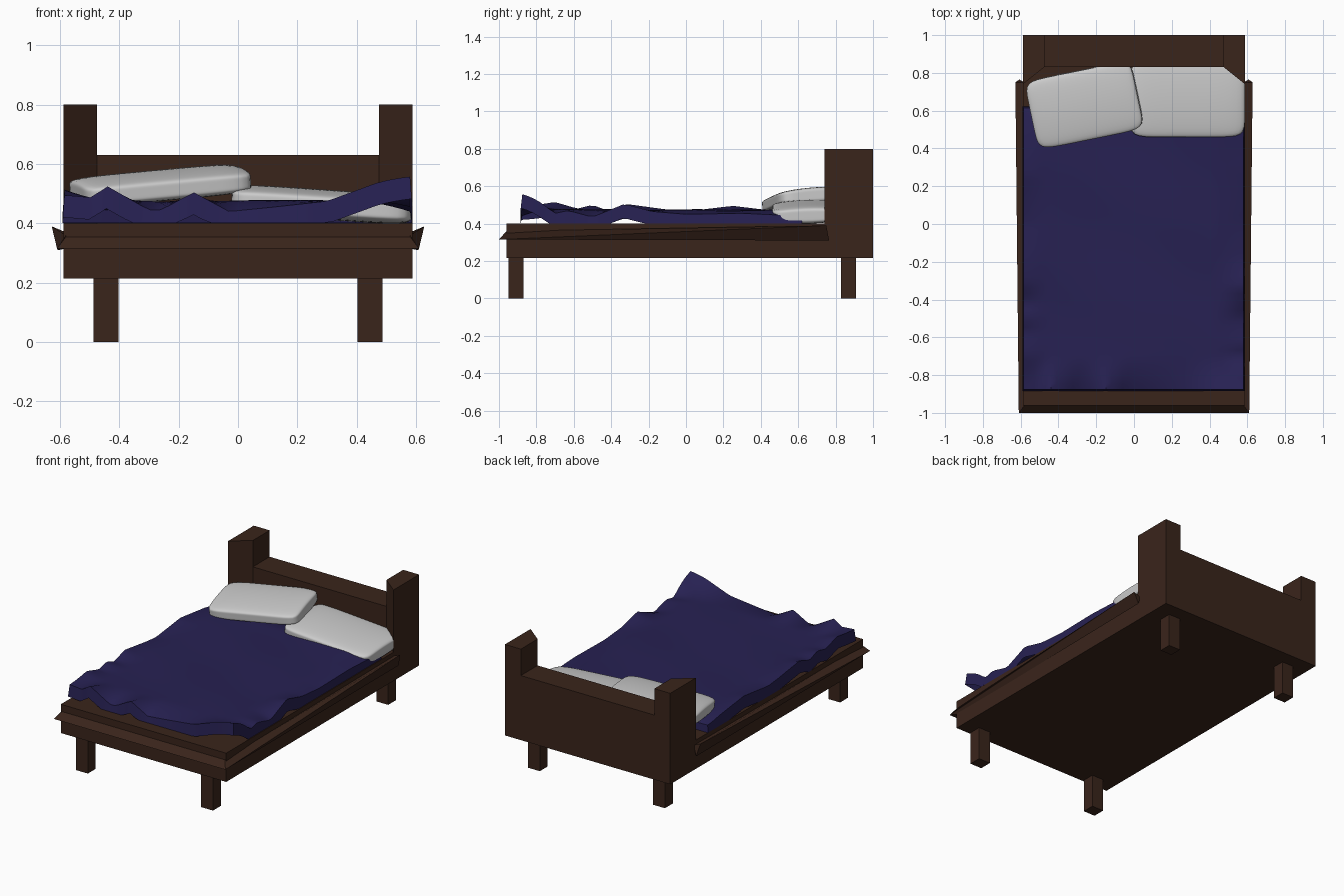
import bpy, bmesh, math
from mathutils import Matrix, Euler

if "Cube" in bpy.data.objects:
    bpy.data.objects.remove(bpy.data.objects["Cube"])


def material(name, rgb):
    m = bpy.data.materials.new(name)
    m.diffuse_color = (*rgb, 1)
    m.use_nodes = True
    m.node_tree.nodes["Principled BSDF"].inputs["Base Color"].default_value = m.diffuse_color
    return m


WOOD = material("dark_wood", (0.042, 0.018, 0.011))
CLOTH = material("blue_cloth", (0.02, 0.015, 0.085))


def finish(name, bm, mat=None, smooth=None):
    bmesh.ops.recalc_face_normals(bm, faces=bm.faces)
    mesh = bpy.data.meshes.new(name)
    bm.to_mesh(mesh)
    bm.free()
    ob = bpy.data.objects.new(name, mesh)
    bpy.context.collection.objects.link(ob)
    if mat:
        mesh.materials.append(mat)
    if smooth:
        bpy.ops.object.select_all(action='DESELECT')
        ob.select_set(True)
        bpy.context.view_layer.objects.active = ob
        bpy.ops.object.shade_smooth_by_angle(angle=math.radians(smooth))
    return ob


def loft(name, start, end, mat=WOOD):
    """Solid between two matching closed sections of 3D points."""
    bm = bmesh.new()
    a = [bm.verts.new(p) for p in start]
    b = [bm.verts.new(p) for p in end]
    n = len(a)
    bm.faces.new(a)
    bm.faces.new(b)
    for i in range(n):
        j = (i + 1) % n
        bm.faces.new((a[i], a[j], b[j], b[i]))
    return finish(name, bm, mat)


def prism(name, outline, z0, z1):
    return loft(name, [(x, y, z0) for x, y in outline], [(x, y, z1) for x, y in outline])


def box(name, x0, x1, y0, y1, z0, z1):
    return prism(name, [(x0, y0), (x1, y0), (x1, y1), (x0, y1)], z0, z1)


# Bed base and headboard panel
box("bed_base", -0.588, 0.588, -0.96, 1.0, 0.215, 0.40)
box("headboard_panel", -0.475, 0.475, 0.83, 1.0, 0.40, 0.63)

for side, s in (("left", -1), ("right", 1)):
    # Headboard posts with a slanted inner front
    prism(side + "_post", [(s * x, y) for x, y in
          ((0.588, 1.0), (0.475, 1.0), (0.475, 0.83), (0.588, 0.74))], 0.40, 0.80)
    # Legs
    for end, y in (("front", -0.91), ("back", 0.87)):
        box(f"{end}_{side}_leg", s * 0.403, s * 0.487, y - 0.04, y + 0.04, 0, 0.215)
    # Flared side rails, widening towards the head
    loft(side + "_rail",
         [(s * 0.58, -0.96, 0.36), (s * 0.61, -1.0, 0.315), (s * 0.58, -0.96, 0.315)],
         [(s * 0.58, 0.75, 0.37), (s * 0.628, 0.75, 0.39), (s * 0.607, 0.765, 0.31)])

# Wedge trim along the foot
loft("foot_trim", *[[(s * 0.58, -0.955, 0.36), (s * 0.61, -1.0, 0.315), (s * 0.58, -0.955, 0.315)] for s in (-1, 1)])

# Blanket crest heights along each border
FRONT = [(-0.59, .495), (-0.5, .485), (-0.44, .525), (-0.3, .445), (-0.26, .445), (-0.15, .505),
         (-0.03, .44), (0.12, .455), (0.3, .475), (0.45, .53), (0.59, .56)]
RIGHT = [(-0.88, .56), (-0.7, .455), (-0.63, .47), (-0.5, .435), (-0.33, .505),
         (-0.18, .465), (0.0, .45), (0.3, .455), (0.62, .44)]
LEFT = [(-0.88, .495), (-0.7, .515), (-0.58, .48), (-0.5, .5), (-0.42, .47), (-0.32, .505),
        (-0.1, .475), (0.0, .465), (0.25, .495), (0.62, .45)]


def sample(pts, t):
    for (a, za), (b, zb) in zip(pts, pts[1:]):
        if t <= b:
            return za + (zb - za) * max(0, (t - a) / (b - a))
    return pts[-1][1]


def near(d, reach):
    return max(0.0, 1 - d / reach) ** 1.5


# Rumpled blanket: a sheet blended into its wavy borders
NX, NY = 40, 50
bm = bmesh.new()
grid = []
for j in range(NY + 1):
    y = -0.875 + 1.49 * j / NY
    row = []
    for i in range(NX + 1):
        x = -0.585 + 1.165 * i / NX
        mid = 0.472 + 0.01 * near(y + 0.88, 0.6) + 0.005 * math.sin(7 * x + 5 * y) * math.cos(6 * y - 2 * x)
        borders = [(near(y + 0.875, 0.17), sample(FRONT, x)), (near(0.58 - x, 0.15), sample(RIGHT, y)),
                   (near(x + 0.585, 0.13), sample(LEFT, y)), (near(0.615 - y, 0.12), 0.445)]
        total = sum(w for w, _ in borders)
        if total > 0:
            top = max(w for w, _ in borders)
            mid += top * (sum(w * e for w, e in borders) / total - mid)
        row.append(bm.verts.new((x, y, mid)))
    grid.append(row)
for j in range(NY):
    for i in range(NX):
        bm.faces.new((grid[j][i], grid[j][i + 1], grid[j + 1][i + 1], grid[j + 1][i]))

# Hanging hem, lifted off the bed where the folds are tallest
rim = [e for e in bm.edges if e.is_boundary]
hem = bmesh.ops.extrude_edge_only(bm, edges=rim)["geom"]
for v in (g for g in hem if isinstance(g, bmesh.types.BMVert)):
    v.co.z = max(0.402, v.co.z - 0.075)
    v.co.x *= 1.01
    v.co.y *= 1.01
finish("blanket", bm, CLOTH, 45)


# Pillows: soft domed blocks, one leaning on the other
def pillow(name, loc, size, rot):
    bm = bmesh.new()
    bmesh.ops.create_cube(bm, size=2)
    bmesh.ops.subdivide_edges(bm, edges=list(bm.edges), cuts=15, use_grid_fill=True)
    for v in bm.verts:
        c = v.co / sum(abs(t) ** 8 for t in v.co) ** 0.125
        c.z *= 1 - 0.3 * c.y ** 2 - 0.1 * c.x ** 4
        v.co = (c.x * size[0] / 2, c.y * size[1] / 2, c.z * size[2] / 2)
    bmesh.ops.transform(bm, matrix=Matrix.Translation(loc) @ Euler(rot).to_matrix().to_4x4(), verts=bm.verts)
    finish(name, bm, None, 60)


pillow("left_pillow", (-0.262, 0.63, 0.528), (0.575, 0.37, 0.095), (0.08, -0.09, 0.2))
pillow("right_pillow", (0.282, 0.66, 0.464), (0.61, 0.4, 0.1), (0.03, 0.07, 0))
